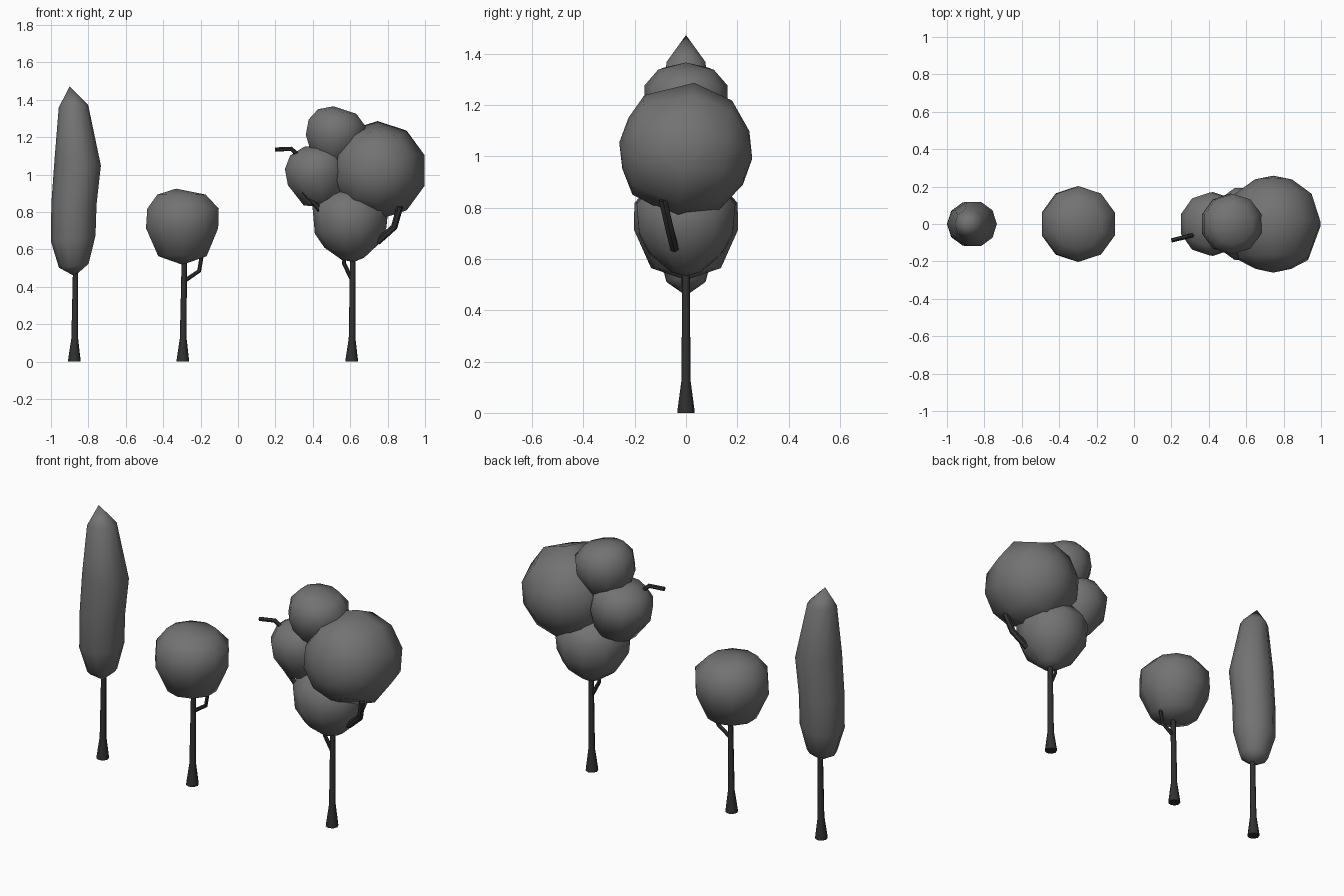
import bpy, bmesh, math
from mathutils import Vector, Matrix

if "Cube" in bpy.data.objects:
    bpy.data.objects.remove(bpy.data.objects["Cube"])


def grey(name, v):
    m = bpy.data.materials.new(name)
    m.diffuse_color = (v, v, v, 1)
    m.use_nodes = True
    m.node_tree.nodes["Principled BSDF"].inputs["Base Color"].default_value = m.diffuse_color
    return m


bark = grey("bark", .03)
leaf = grey("leaf", .17)


def loft(name, rings, sides, phase=0.0, matrix=Matrix(), mat=leaf, angle=60):
    """Skin rings of (centre, axis, radius); radius 0 makes a pole."""
    bm = bmesh.new()
    loops = []
    for c, axis, r in rings:
        if r == 0:
            loops.append([bm.verts.new(c)])
            continue
        q = Vector((0, 0, 1)).rotation_difference(Vector(axis))
        loops.append([bm.verts.new(Vector(c) + q @ Vector((
            r * math.cos(phase + math.tau * i / sides),
            r * math.sin(phase + math.tau * i / sides), 0))) for i in range(sides)])
    for a, b in zip(loops, loops[1:]):
        for i in range(sides):
            j = (i + 1) % sides
            quad = [a[i % len(a)], a[j % len(a)], b[j % len(b)], b[i % len(b)]]
            bm.faces.new(list(dict.fromkeys(quad)))
    for end in (loops[0], loops[-1]):
        if len(end) > 1:
            bm.faces.new(end)
    bm.transform(matrix)
    bmesh.ops.recalc_face_normals(bm, faces=bm.faces)
    me = bpy.data.meshes.new(name)
    bm.to_mesh(me)
    bm.free()
    ob = bpy.data.objects.new(name, me)
    bpy.context.collection.objects.link(ob)
    me.materials.append(mat)
    bpy.ops.object.select_all(action='DESELECT')
    ob.select_set(True)
    bpy.context.view_layer.objects.active = ob
    bpy.ops.object.shade_smooth_by_angle(angle=math.radians(angle))
    return ob


def trunk(name, x, top_x, top_z):
    up = (0, 0, 1)
    loft(name, [((x, 0, 0), up, .034), ((x, 0, .012), up, .033),
                ((x + .002, 0, .125), up, .018),
                ((top_x, 0, top_z), up, .014)], 8, mat=bark)


def branch(name, pts, r):
    pts = [Vector(p) for p in pts]
    rings = []
    for i, p in enumerate(pts):
        t = pts[min(i + 1, len(pts) - 1)] - pts[max(i - 1, 0)]
        rings.append((p, t, r))
    loft(name, rings, 6, mat=bark, angle=40)


# Round crown profile about its own centre: (x offset, z, radius)
CROWN = [(0, -.203, 0), (0, -.157, .136), (-.002, -.007, .203),
         (.003, .097, .201), (-.005, .172, .136), (-.034, .204, 0)]
# Large crown, poles along y
BIG = [(0, -.262, 0), (0, -.238, .1), (0, -.187, .195), (0, 0, .266),
       (0, .155, .215), (0, .236, .105), (0, .26, 0)]


def crown(name, profile, pos, scale=1, rot=(0, 0)):
    m = (Matrix.Translation(pos) @ Matrix.Rotation(rot[1], 4, 'Y')
         @ Matrix.Rotation(rot[0], 4, 'X') @ Matrix.Scale(scale, 4))
    loft(name, [((x, 0, z), (0, 0, 1), r) for x, z, r in profile],
         10, math.radians(18), m)


def tilted(name, rings):
    """Vertical foliage from rings of (x, z, radius, tilt)."""
    loft(name, [((x, 0, z), (-t, 0, 1), r) for x, z, r, t in rings], 10)


# Tall narrow tree: leaning stack of tilted rings
trunk("tall_trunk", -.875, -.868, .52)
tilted("tall_foliage", [
    (-.874, .457, 0, 0), (-.878, .513, .08, .13), (-.881, .658, .12, .13),
    (-.877, .845, .121, 0), (-.857, 1.065, .125, -.13),
    (-.880, 1.366, .079, .1), (-.90, 1.472, 0, 0)])

# Small round tree
trunk("round_trunk", -.295, -.287, .56)
branch("round_branch", [(-.291, 0, .428), (-.208, 0, .485), (-.188, 0, .60)], .011)
crown("round_foliage", CROWN, (-.297, 0, .721))

# Large clustered tree
trunk("large_trunk", .608, .614, .6)
branch("large_low_branch", [(.612, 0, .43), (.567, -.01, .525), (.572, -.01, .60)], .011)
branch("large_right_branch", [(.745, -.045, .64), (.835, -.065, .72), (.866, -.09, .83)], .018)
branch("large_left_branch", [(.456, -.086, .79), (.41, -.09, .845), (.35, -.092, .91)], .014)
branch("large_twig", [(.33, -.055, 1.095), (.285, -.067, 1.138), (.20, -.088, 1.134)], .012)
tilted("large_lower_foliage", [
    (.62, .533, 0, 0), (.615, .55, .06, .1), (.613, .625, .152, .1),
    (.602, .70, .192, .08), (.600, .815, .202, -.06),
    (.600, .895, .14, 0), (.60, .935, 0, 0)])
crown("large_left_foliage", CROWN, (.424, 0, .99), .84, (0, -.25))
crown("large_top_foliage", CROWN, (.518, 0, 1.2), .8, (0, .12))
crown("large_main_foliage", BIG, (.745, 0, 1.022), 1, (-math.pi / 2 - .12, 0))
